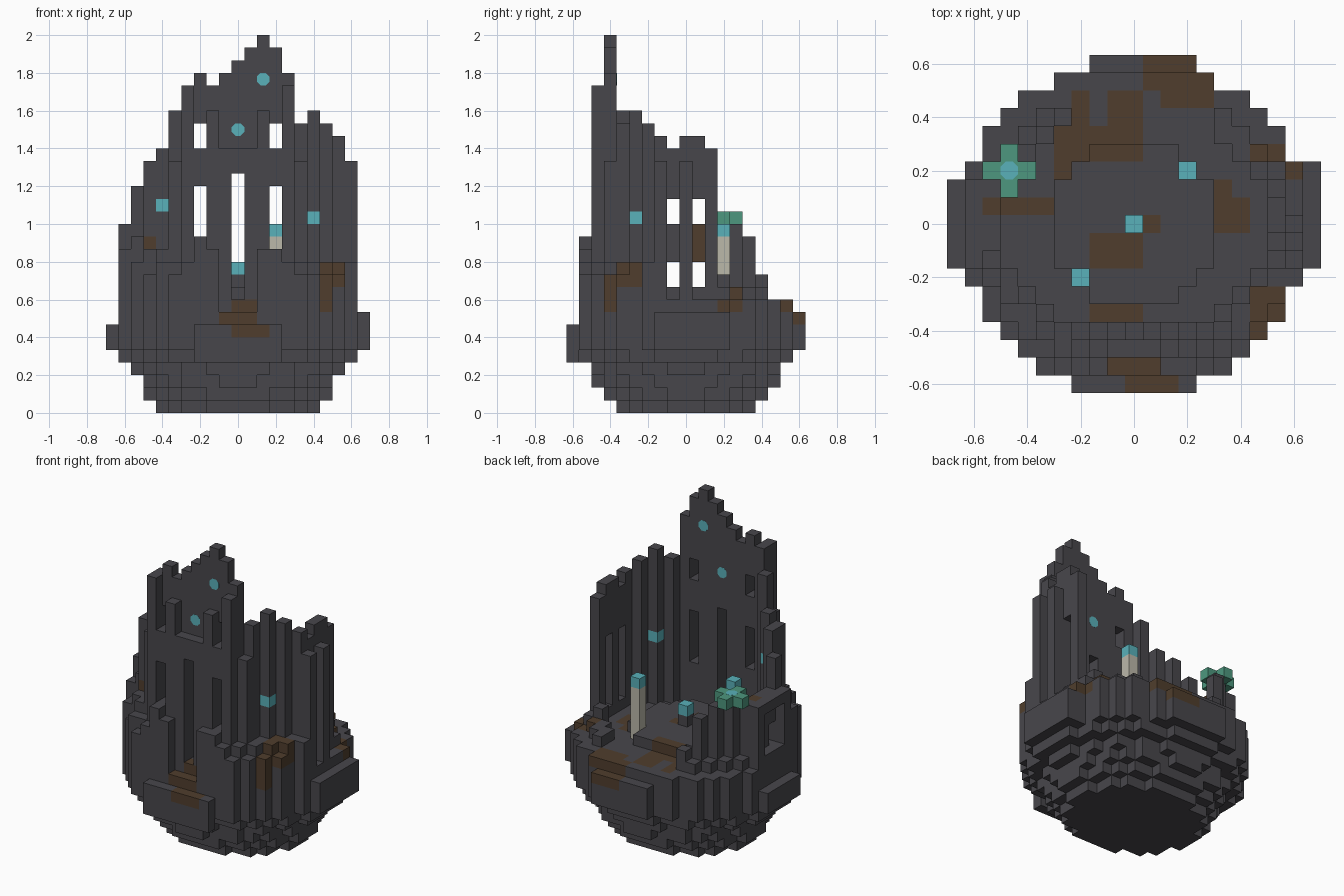
import bpy, bmesh
from math import pi
from mathutils import Vector

if "Cube" in bpy.data.objects:
    bpy.data.objects.remove(bpy.data.objects["Cube"])

S = 1 / 15  # edge length of one block


def material(name, colour):
    mat = bpy.data.materials.new(name)
    mat.use_nodes = True
    mat.diffuse_color = (*colour, 1)
    mat.node_tree.nodes["Principled BSDF"].inputs["Base Color"].default_value = (*colour, 1)
    return mat


NAMES = ["stone", "dirt", "crystal", "leaf", "wax"]
COLOURS = [(.064, .062, .071), (.08, .048, .026), (.1, .44, .49), (.075, .31, .21), (.5, .48, .4)]
MATERIALS = [material(n, c) for n, c in zip(NAMES, COLOURS)]

blocks = {}  # grid cell -> (part name, colour name)


def fill(part, i0, i1, j0, j1, k0, k1, colour="stone"):
    for i in range(i0, i1 + 1):
        for j in range(j0, j1 + 1):
            for k in range(k0, k1 + 1):
                blocks[i, j, k] = (part, colour)


def column(part, i, j, top, bottom=0, colour="stone"):
    fill(part, i, i, j, j, bottom, top - 1, colour)


def cut(i0, i1, j0, j1, k0, k1):
    for cell in list(blocks):
        i, j, k = cell
        if i0 <= i <= i1 and j0 <= j <= j1 and k0 <= k <= k1:
            del blocks[cell]


def outer_top(i, j):
    """Height of the ragged rubble around the walls."""
    reach = abs(i) + abs(j)
    if reach < 10 or abs(j) < 3 or abs(i) < 5:
        return FLOOR
    if j > 0:
        return FLOOR + (reach < 12)
    if reach < 11:
        return FLOOR
    return 13 - (reach - 11) + (i < 0) - (i + 2 * j) % 3 // 2


# Rounded base and rubble
FLOOR = 9
RADII = [(6.3, 5.4), (7.3, 6.4), (7.5, 7.2), (8.3, 7.4), (9.3, 8.4)]
for i in range(-10, 11):
    for j in range(-9, 10):
        for k in range(15):
            rx, ry = RADII[k] if k < len(RADII) else (9.7, 9.2)
            inside = (i / rx) ** 2 + (j / ry) ** 2 <= 1 and abs(j) < 9
            if inside and k < outer_top(i, j):
                blocks[i, j, k] = ("base", "stone")

# Slabs on the four sides of the base
fill("left_slab", 10, 10, -2, 3, 5, 7)
fill("right_slab", -10, -10, -2, 2, 5, 6)
fill("front_slab", -3, 3, -9, -9, 4, 6)
fill("back_slab", -2, 3, 9, 9, 5, 7)

# Raised round floor
for i in range(-5, 6):
    for j in range(-5, 6):
        if i * i + j * j < 24:
            column("dais", i, j, FLOOR + 1, FLOOR)

# Front gable with buttresses and stepped apron
for i, top in zip(range(-4, 5), [26, 27, 26, 27, 28, 29, 30, 29, 27]):
    column("gable", i, -6, top, 5)
    column("front_wall", i, -7, {2: 24, 4: 26}.get(abs(i), 21), 5)
for side in (-1, 1):
    column("buttress", side * 5, -6, 20, 5)
    for i, top in zip(range(2, 6), [13, 14, 12, 11]):
        column("apron", side * i, -8, top - (side > 0 and i == 3), 5)

# Diagonal walls stepping from the gable to the sides
for n, (right, left) in enumerate([(24, 23), (21, 24), (20, 23), (18, 22)]):
    column("left_diagonal_wall", 5 + n, n - 5, left, 5)
    column("right_diagonal_wall", -5 - n, n - 5, right, 5)
column("right_diagonal_wall", -7, -4, 20, 5)

# Side walls, the left one with outer ribs beside its windows
for j, top in zip(range(-2, 3), [22, 21, 22, 22, 21]):
    column("left_wall", 8, j, top, 5)
    fill("right_wall", -9, -8, j, j, 5, 14)
for j in (-2, 0):
    column("left_rib", 9, j, 20, 5)

# Low broken back walls
for n, top in enumerate([15, 15, 14, 11]):
    column("back_wall", -7 + n, 3 + n, top, 5)
column("back_wall", 7, 3, 11, 5)

# Window openings
cut(-1, 1, -8, -8, 8, 8)
cut(0, 0, -8, -6, 9, 18)
for i in (-3, 3):
    cut(i, i, -8, -6, 14 - (i > 0), 17)
    cut(i, i, -7, -6, 21, 22)
for j in (-1, 1):
    cut(8, 8, j, j, 10, 16)
    cut(-9, -8, j, j, 10, 11)
cut(-9, -9, -1, 1, 10, 13)

# Patches of dirt on the stone
PATCHES = [(-4, -2, 4, 5, 8, 9), (-4, -4, 3, 3, 8, 9), (-3, -3, 6, 7, 8, 8), (-1, 0, 5, 7, 8, 8),
           (-1, 0, 4, 4, 8, 9), (1, 3, 8, 9, 7, 8), (2, 4, 7, 8, 8, 8), (5, 6, 0, 1, 8, 9),
           (5, 5, 2, 2, 8, 9), (7, 9, 4, 4, 8, 9), (8, 9, 3, 3, 8, 8), (-2, 0, -2, -1, 9, 9),
           (1, 1, 0, 0, 9, 9), (-8, -8, 1, 1, 9, 14), (-7, -5, 1, 1, 8, 9), (-8, -7, -6, -4, 13, 13),
           (-8, -8, -5, -4, 12, 12), (7, 8, -5, -4, 10, 11), (7, 7, -6, -6, 8, 10),
           (-2, 0, -5, -5, 8, 9), (0, 1, -8, -7, 7, 8), (-1, 1, -8, -8, 7, 7), (0, 2, -9, -9, 6, 6)]
for i0, i1, j0, j1, k0, k1 in PATCHES:
    for (i, j, k), (part, _) in blocks.items():
        if i0 <= i <= i1 and j0 <= j <= j1 and k0 <= k <= k1:
            blocks[i, j, k] = (part, "dirt")

# Candle, pedestals and glowing blocks
column("candle", 3, 3, 14, FLOOR, "wax")
column("pedestal", 0, 0, 11, FLOOR)
column("pedestal", -3, -3, 13, FLOOR)
for i, j, k in [(3, 3, 14), (0, 0, 11), (-3, -3, 13), (6, -4, 15), (-6, -4, 16)]:
    column("crystals", i, j, k + 1, k, "crystal")

# Cross-shaped plant on the back wall
fill("plant", -8, -6, 3, 3, 15, 15, "leaf")
fill("plant", -7, -7, 2, 4, 15, 15, "leaf")


def build(part):
    """Make one mesh from the exposed block faces of a part."""
    bm = bmesh.new()
    for cell, (owner, colour) in blocks.items():
        if owner != part:
            continue
        for axis in range(3):
            for sign in (-1, 1):
                beside = list(cell)
                beside[axis] += sign
                if tuple(beside) in blocks:
                    continue
                normal, u, v = (Vector([float(a == (axis + t) % 3) for a in range(3)]) for t in range(3))
                middle = Vector(cell) + Vector((0, 0, .5)) + normal * sign / 2
                corners = [(-1, -1), (1, -1), (1, 1), (-1, 1)][::sign]
                face = bm.faces.new([bm.verts.new((middle + (u * a + v * b) / 2) * S) for a, b in corners])
                face.material_index = NAMES.index(colour)
    bmesh.ops.remove_doubles(bm, verts=bm.verts, dist=S / 50)
    mesh = bpy.data.meshes.new(part)
    bm.to_mesh(mesh)
    bm.free()
    for mat in MATERIALS:
        mesh.materials.append(mat)
    bpy.context.collection.objects.link(bpy.data.objects.new(part, mesh))


for part in sorted({owner for owner, _ in blocks.values()}):
    build(part)

# Faceted crystals set through the gable and the plant
for name, cell, tilt in [("gable_crystal_low", (0, -6, 22.5), pi / 2),
                         ("gable_crystal_high", (2, -6, 26.5), pi / 2),
                         ("plant_crystal", (-7, 3, 15.5), 0)]:
    bpy.ops.mesh.primitive_cylinder_add(vertices=8, radius=S * .54, depth=S * 1.02,
                                        location=Vector(cell) * S, rotation=(tilt, 0, 0))
    gem = bpy.context.object
    gem.name = name
    gem.data.transform(gem.matrix_basis.Rotation(pi / 8, 4, "Z"))
    gem.data.materials.append(MATERIALS[NAMES.index("crystal")])
